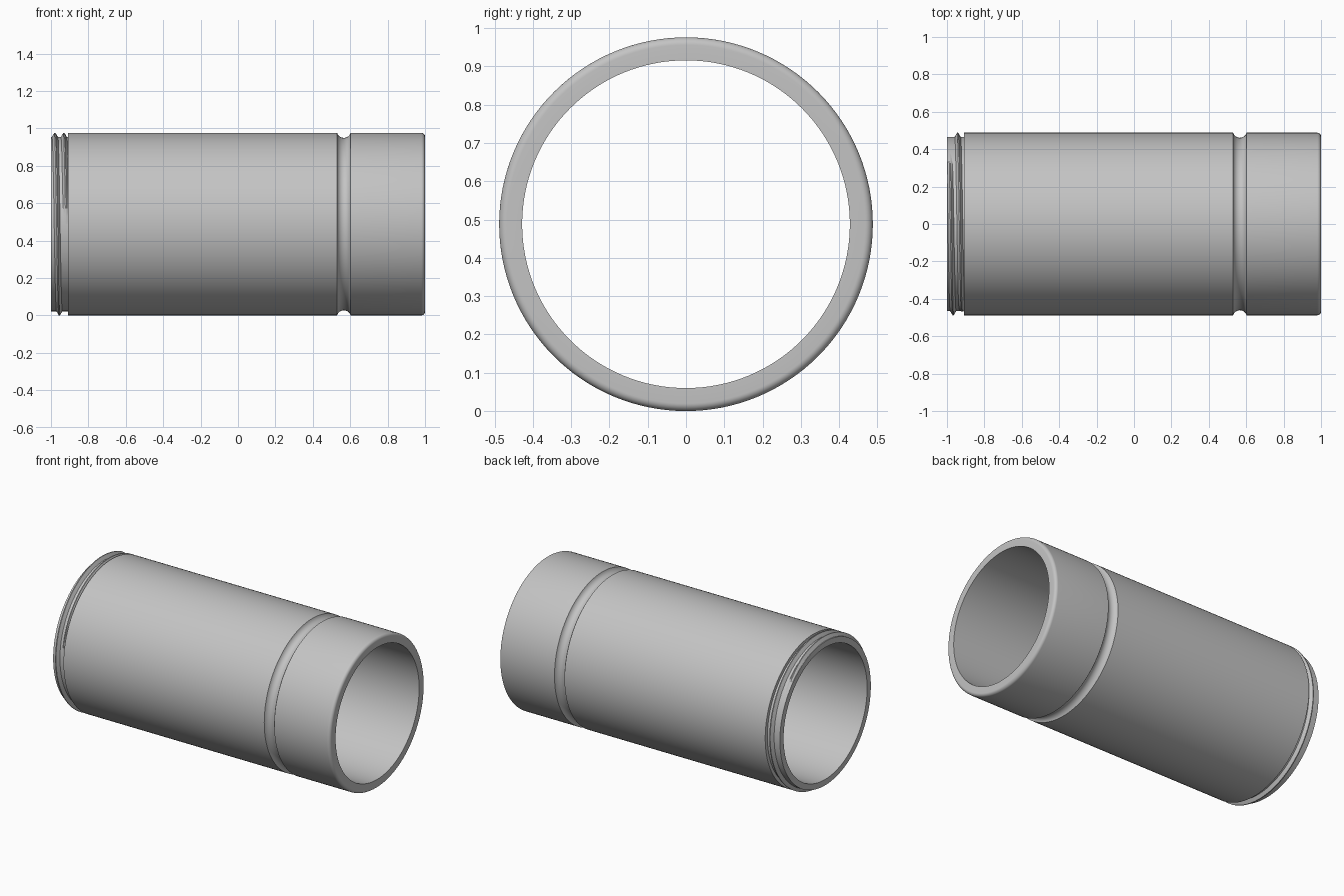
import bpy
import bmesh
import math
from mathutils import Matrix, Vector

if "Cube" in bpy.data.objects:
    bpy.data.objects.remove(bpy.data.objects["Cube"], do_unlink=True)

OUTER, BORE, ROOT = 0.488, 0.428, 0.466
SEGMENTS = 128
SHOULDER = -0.91

steel = bpy.data.materials.new("steel_grey")
steel.use_nodes = True
colour = (0.55, 0.55, 0.55, 1)
steel.diffuse_color = colour
steel.node_tree.nodes["Principled BSDF"].inputs["Base Color"].default_value = colour


def finish(name, bm, angle):
    """Turn a bmesh into a smooth shaded object."""
    bmesh.ops.recalc_face_normals(bm, faces=bm.faces)
    mesh = bpy.data.meshes.new(name)
    bm.to_mesh(mesh)
    bm.free()
    mesh.materials.append(steel)
    obj = bpy.data.objects.new(name, mesh)
    bpy.context.collection.objects.link(obj)
    bpy.ops.object.select_all(action='DESELECT')
    obj.select_set(True)
    bpy.context.view_layer.objects.active = obj
    bpy.ops.object.shade_smooth_by_angle(angle=math.radians(angle))


def ring(bm, x, r):
    steps = [2 * math.pi * i / SEGMENTS for i in range(SEGMENTS)]
    return [bm.verts.new((x, -r * math.sin(a), OUTER + r * math.cos(a))) for a in steps]


def join(bm, a, b):
    for i in range(len(a)):
        j = (i + 1) % len(a)
        bm.faces.new((a[i], a[j], b[j], b[i]))


# Groove: circular arc cut into the outer wall
half, depth = 0.036, 0.027
radius = (half ** 2 + depth ** 2) / (2 * depth)
span = math.asin(half / radius)
groove = []
for i in range(13):
    a = span * (i / 6 - 1)
    groove.append((0.566 + radius * math.sin(a),
                   OUTER - depth + radius * (1 - math.cos(a))))

# Rounded outer rim at the plain end
fillet = 0.02
rim = []
for i in range(9):
    a = math.pi / 2 * i / 8
    rim.append((1 - fillet + fillet * math.sin(a), OUTER - fillet + fillet * math.cos(a)))

# Sleeve: closed wall profile revolved round the long axis
profile = [(-1, BORE), (-1, ROOT), (SHOULDER, ROOT), (SHOULDER, OUTER)]
profile += groove + rim + [(1, BORE)]
bm = bmesh.new()
rings = [ring(bm, x, r) for x, r in profile]
for k in range(len(rings)):
    join(bm, rings[k - 1], rings[k])
finish("sleeve", bm, 30)

# Thread: right handed helical ridge tapering out at both ends
pitch, first, width = 0.048, -0.979, 0.017
start, end, fade = -0.15, 1.25, 0.08
count = int((end - start) * SEGMENTS)
bm = bmesh.new()
sections = []
for i in range(count + 1):
    turn = start + (end - start) * i / count
    size = max(0.02, min(1, (turn - start) / fade, (end - turn) / fade))
    spin = Matrix.Rotation(turn * 2 * math.pi, 3, 'X')
    x = first + pitch * turn
    crest = ROOT + (OUTER - ROOT) * size
    section = []
    for dx, r in ((-width, ROOT - 0.002), (-0.003, crest), (0.003, crest), (width, ROOT - 0.002)):
        p = spin @ Vector((0, 0, r))
        section.append(bm.verts.new((max(-1, x + dx), p.y, p.z + OUTER)))
    sections.append(section)
for a, b in zip(sections, sections[1:]):
    join(bm, a, b)
bm.faces.new(sections[0])
bm.faces.new(sections[-1])
finish("thread_ridge", bm, 25)
